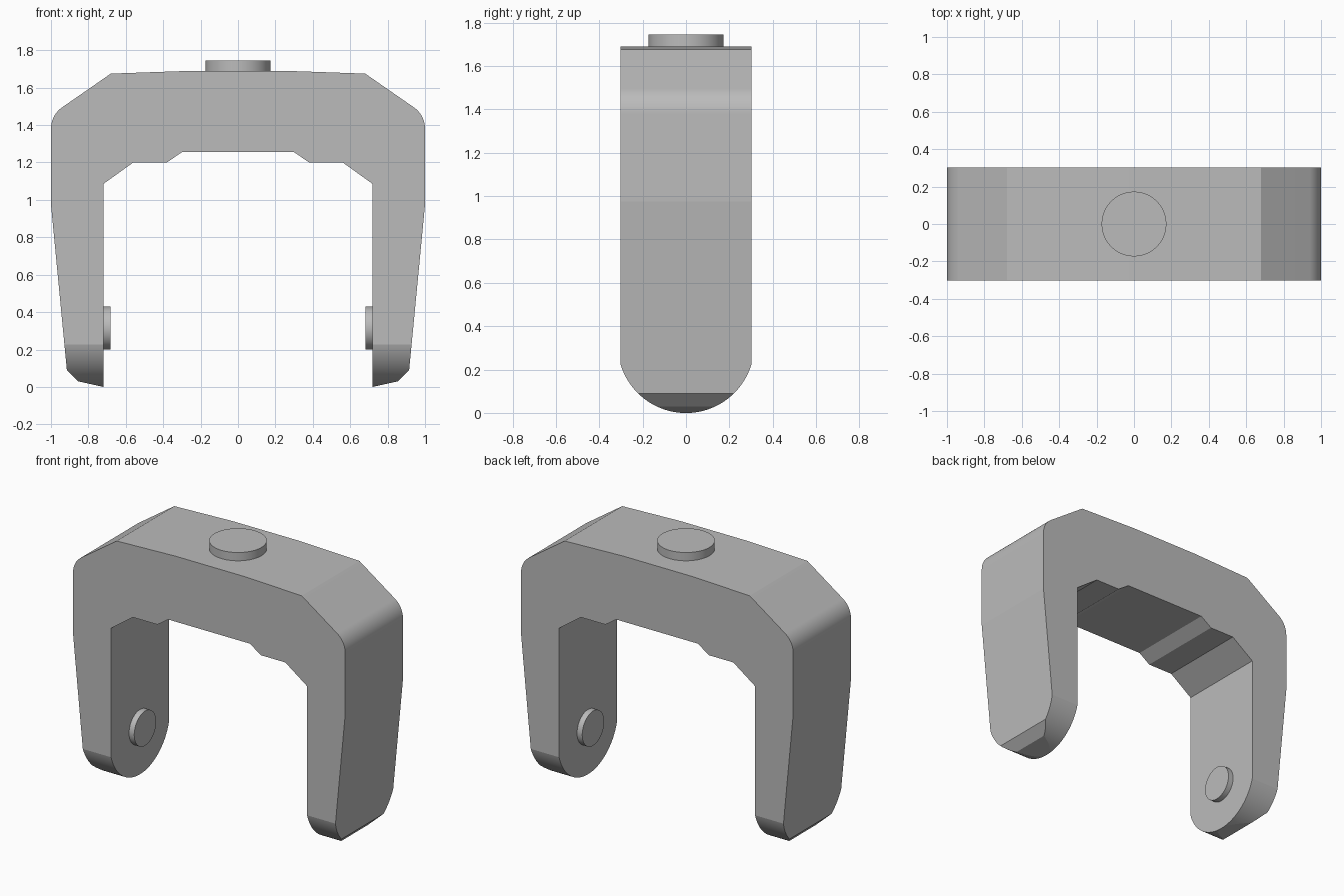
import bpy, bmesh, math
from mathutils import Matrix, Vector

cube = bpy.data.objects.get("Cube")
if cube:
    bpy.data.objects.remove(cube, do_unlink=True)

grey = bpy.data.materials.new("plain grey")
grey.use_nodes = True
grey.diffuse_color = (0.5, 0.5, 0.5, 1)
grey.node_tree.nodes["Principled BSDF"].inputs["Base Color"].default_value = (0.5, 0.5, 0.5, 1)


def finish(name, bm):
    bmesh.ops.recalc_face_normals(bm, faces=bm.faces)
    mesh = bpy.data.meshes.new(name)
    bm.to_mesh(mesh)
    bm.free()
    mesh.materials.append(grey)
    obj = bpy.data.objects.new(name, mesh)
    bpy.context.collection.objects.link(obj)
    return obj


def activate(obj):
    bpy.ops.object.select_all(action='DESELECT')
    obj.select_set(True)
    bpy.context.view_layer.objects.active = obj


def smooth(obj):
    activate(obj)
    bpy.ops.object.shade_smooth_by_angle(angle=math.radians(4.5))


def prism(name, points, depth):
    """Extrude a closed outline of 3D points along the depth vector."""
    bm = bmesh.new()
    face = bm.faces.new([bm.verts.new(p) for p in points])
    new = bmesh.ops.extrude_face_region(bm, geom=[face])["geom"]
    verts = [g for g in new if isinstance(g, bmesh.types.BMVert)]
    bmesh.ops.translate(bm, verts=verts, vec=Vector(depth))
    return finish(name, bm)


def arc(cx, cz, r, start, end, steps):
    span = [math.radians(start + (end - start) * i / steps) for i in range(steps + 1)]
    return [(cx + r * math.cos(a), cz + r * math.sin(a)) for a in span]


def disc(name, centre, radius, thickness, turn=None):
    bm = bmesh.new()
    matrix = Matrix.Translation(centre)
    if turn:
        matrix = matrix @ Matrix.Rotation(math.pi / 2, 4, turn)
    bmesh.ops.create_cone(bm, cap_ends=True, segments=96, radius1=radius,
                          radius2=radius, depth=thickness, matrix=matrix)
    smooth(finish(name, bm))


# Fork body: mirrored front outline with rounded shoulders
half_depth = 0.303
half = [(0.25, 1.69), (0.68, 1.675)]
half += arc(0.86, 1.38, 0.14, 55.6, 0, 16)
half += [(1, 0.975), (0.915, 0.09), (0.855, 0.03), (0.72, 0),
         (0.72, 1.085), (0.56, 1.2), (0.38, 1.2), (0.3, 1.255)]
outline = half + [(-x, z) for x, z in reversed(half)]
fork = prism("fork_body", [(x, -half_depth, z) for x, z in outline], (0, 2 * half_depth, 0))

# Rounded leg ends: intersect with a side outline
radius = 0.315
edge = math.degrees(math.acos(half_depth / radius))
side = arc(0, radius, radius, 180 + edge, 360 - edge, 64)
low = side[0][1]
wide = 0.0005
side = [(y * (1 + wide), z - wide) for y, z in side]
side += [(half_depth + wide, 2), (-half_depth - wide, 2)]
cutter = prism("leg_end_cutter", [(-1.2, y, z) for y, z in side], (2.4, 0, 0))
cutter.hide_render = True
cut = fork.modifiers.new("round ends", 'BOOLEAN')
cut.operation = 'INTERSECT'
cut.solver = 'EXACT'
cut.object = cutter
activate(fork)
bpy.ops.object.modifier_apply(modifier=cut.name)
bpy.data.objects.remove(cutter, do_unlink=True)
smooth(fork)

# Round stud on top
disc("top_stud", (0, 0, 1.7125), 0.173, 0.065)

# Inward pivot pins
for name, sign in (("left_pivot_pin", 1), ("right_pivot_pin", -1)):
    disc(name, (sign * 0.705, 0, radius), 0.115, 0.046, 'Y')
